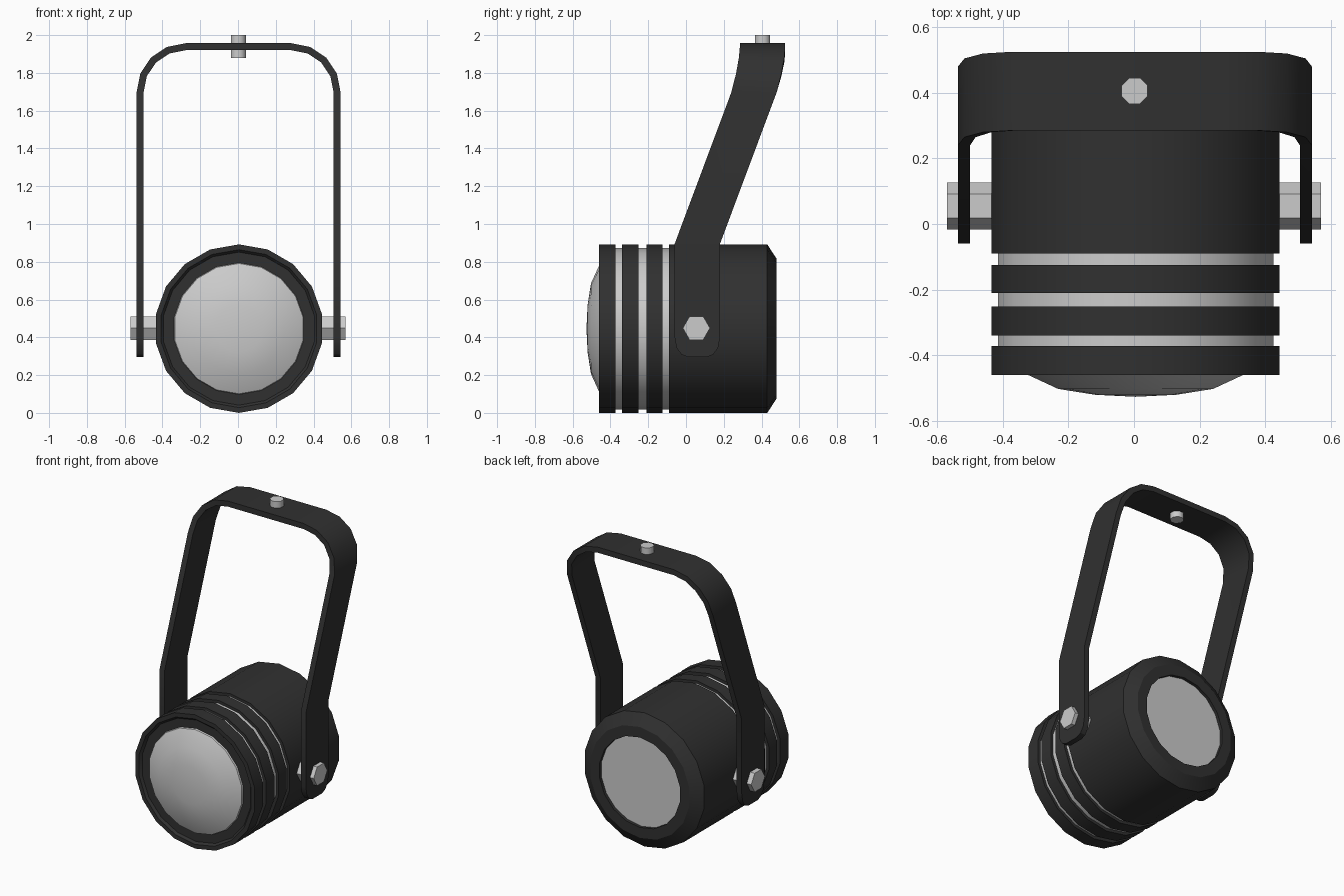
import bpy, bmesh, math

if "Cube" in bpy.data.objects:
    bpy.data.objects.remove(bpy.data.objects["Cube"])

CX, CZ, SIDES = 0.005, 0.446, 18


def material(name, v):
    m = bpy.data.materials.new(name)
    m.diffuse_color = (v, v, v, 1)
    m.use_nodes = True
    m.node_tree.nodes["Principled BSDF"].inputs["Base Color"].default_value = m.diffuse_color
    return m


BLACK = material("black_paint", 0.03)


def finish(bm, name, mat=None, angle=30):
    bmesh.ops.remove_doubles(bm, verts=bm.verts, dist=1e-5)
    bmesh.ops.recalc_face_normals(bm, faces=bm.faces)
    me = bpy.data.meshes.new(name)
    bm.to_mesh(me)
    bm.free()
    ob = bpy.data.objects.new(name, me)
    bpy.context.collection.objects.link(ob)
    if mat:
        me.materials.append(mat)
    bpy.ops.object.select_all(action='DESELECT')
    ob.select_set(True)
    bpy.context.view_layer.objects.active = ob
    bpy.ops.object.shade_smooth_by_angle(angle=math.radians(angle))
    return ob


def revolve(name, profile, mat=None, closed=False):
    """Spin (radius, y) points around the lamp axis."""
    bm = bmesh.new()
    rings = []
    for r, y in profile:
        if r == 0:
            rings.append([bm.verts.new((CX, y, CZ))] * SIDES)
        else:
            rings.append([bm.verts.new((CX + r * math.sin(2 * math.pi * i / SIDES), y,
                                        CZ + r * math.cos(2 * math.pi * i / SIDES)))
                          for i in range(SIDES)])
    pairs = list(zip(rings, rings[1:]))
    if closed:
        pairs.append((rings[-1], rings[0]))
    for a, b in pairs:
        for i in range(SIDES):
            j = (i + 1) % SIDES
            bm.faces.new(list(dict.fromkeys((a[i], a[j], b[j], b[i]))))
    return finish(bm, name, mat)


def prism(name, centre, r, depth, sides, axis, turn=0):
    bpy.ops.mesh.primitive_cylinder_add(vertices=sides, radius=r, depth=depth, location=centre)
    ob = bpy.context.object
    ob.name = name
    ob.rotation_euler = (0, math.pi / 2, 0) if axis == 'X' else (0, 0, turn)
    bpy.ops.object.shade_smooth_by_angle(angle=math.radians(50 if sides > 6 else 30))
    return ob


# Rear housing with chamfered, recessed back
revolve("housing", [(0.40, -0.09), (0.446, -0.09), (0.446, 0.43), (0.37, 0.48),
                    (0.30, 0.48), (0.30, 0.40)], BLACK, closed=True)
revolve("back_plate", [(0, 0.46), (0.302, 0.46)])

# Grey core seen between the cooling rings
revolve("core", [(0, -0.40), (0.427, -0.40), (0.427, -0.06), (0, -0.06)])
for n, (y0, y1) in enumerate([(-0.34, -0.252), (-0.21, -0.125)]):
    revolve(f"cooling_ring_{n + 1}", [(0.40, y0), (0.446, y0), (0.446, y1), (0.40, y1)],
            BLACK, closed=True)

# Front bezel and domed lens
revolve("front_bezel", [(0.34, -0.372), (0.446, -0.372), (0.446, -0.46), (0.418, -0.46),
                        (0.405, -0.445), (0.34, -0.445)], BLACK, closed=True)
revolve("lens", [(0.35, -0.44), (0.345, -0.455), (0.24, -0.503), (0.125, -0.521), (0, -0.527)])

# Yoke: rows of (x, z, y centre, half width, inward normal x, z)
T, W = 0.037, 0.12
half = [(0.54, z, 0.06, w, -1, 0) for z, w in
        [(0.295, 0.05), (0.31, 0.085), (0.345, 0.11), (0.40, W), (0.895, W)]]
for k, y in enumerate([0.36, 0.385, 0.40, 0.405, 0.405]):
    a = k * math.pi / 8
    half.append((0.28 + 0.26 * math.cos(a), 1.697 + 0.26 * math.sin(a), y, W,
                 -math.cos(a), -math.sin(a)))
path = half + [(-x, z, y, w, -nx, nz) for x, z, y, w, nx, nz in reversed(half)]
bm = bmesh.new()
rows = []
for x, z, y, w, nx, nz in path:
    xi, zi = x + T * nx, z + T * nz
    rows.append([bm.verts.new(p) for p in ((x + 0.003, y - w, z), (x + 0.003, y + w, z),
                                           (xi + 0.003, y + w, zi), (xi + 0.003, y - w, zi))])
for a, b in zip(rows, rows[1:]):
    for i in range(4):
        j = (i + 1) % 4
        bm.faces.new((a[i], a[j], b[j], b[i]))
bm.faces.new(rows[0])
bm.faces.new(rows[-1])
finish(bm, "yoke", BLACK)

# Hexagonal pivot bolts on both sides, points facing front and back
for side, sx in (("left", -1), ("right", 1)):
    prism(f"pivot_bolt_{side}", (sx * 0.49, 0.055, 0.449), 0.072, 0.16, 6, 'X')

# Mounting stud through the top of the yoke
prism("mounting_stud", (0.002, 0.406, 1.94), 0.043, 0.12, 8, 'Z', math.pi / 8)
